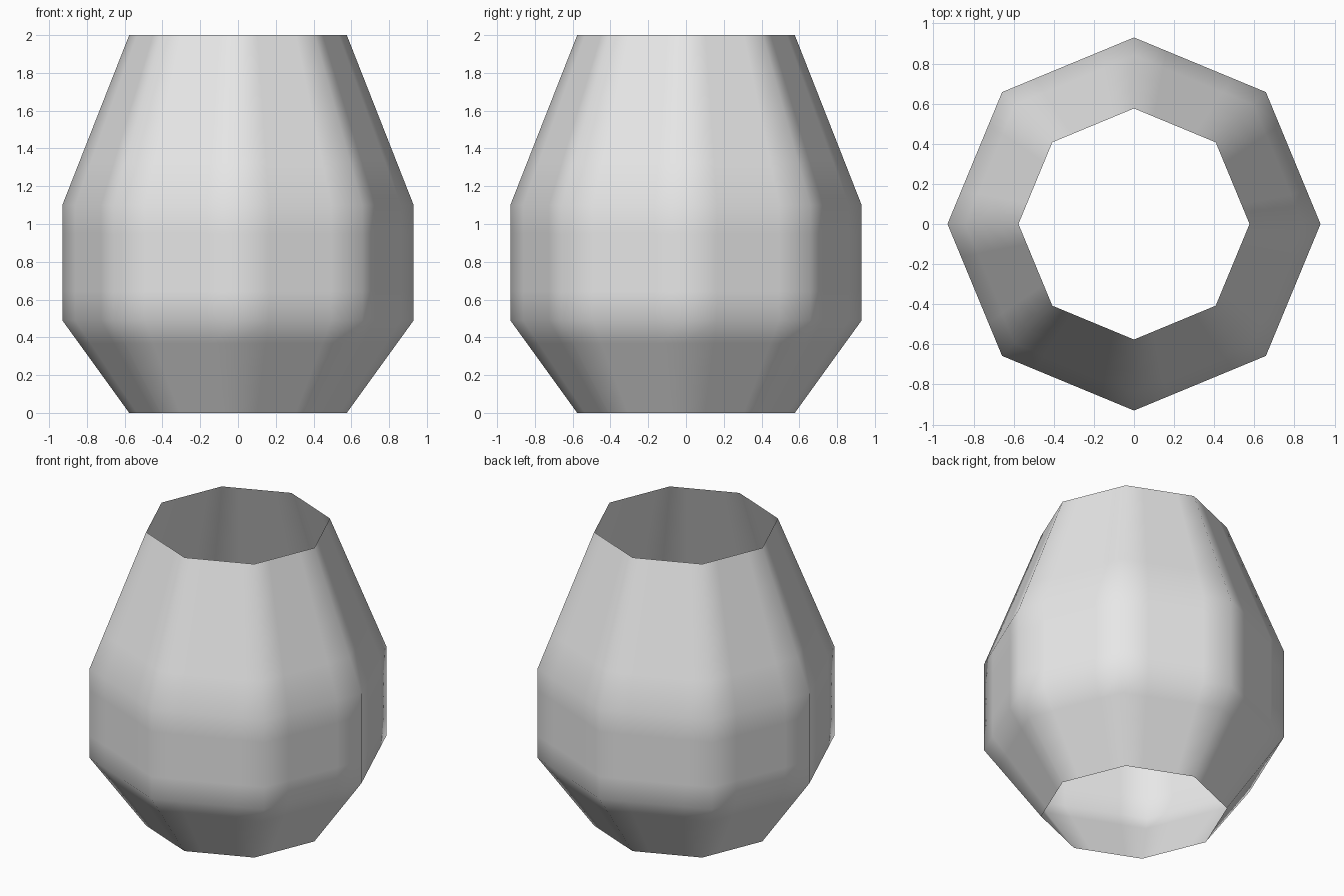
import bpy
import bmesh
from math import cos, sin, tau

cube = bpy.data.objects.get("Cube")
if cube:
    bpy.data.objects.remove(cube, do_unlink=True)

SIDES = 8
# (radius, height) from the open foot to the open rim
PROFILE = [(0.576, 0.0), (0.93, 0.49), (0.93, 1.10), (0.576, 2.0)]

# Plain grey material
grey = bpy.data.materials.new("light grey")
grey.use_nodes = True
colour = (0.8, 0.8, 0.8, 1.0)
grey.diffuse_color = colour
grey.node_tree.nodes["Principled BSDF"].inputs["Base Color"].default_value = colour

# Eight-sided shell, open at both ends
bm = bmesh.new()
rings = [[bm.verts.new((r * cos(tau * i / SIDES), r * sin(tau * i / SIDES), z))
          for i in range(SIDES)] for r, z in PROFILE]
for low, high in zip(rings, rings[1:]):
    for i in range(SIDES):
        j = (i + 1) % SIDES
        face = bm.faces.new((low[i], low[j], high[j], high[i]))
        face.smooth = True

mesh = bpy.data.meshes.new("vase_shell")
bm.to_mesh(mesh)
bm.free()
mesh.materials.append(grey)
shell = bpy.data.objects.new("vase_shell", mesh)
bpy.context.collection.objects.link(shell)

# Simple subdivision keeps the facets flat with softly shaded edges
soft = shell.modifiers.new("soft_edges", 'SUBSURF')
soft.subdivision_type = 'SIMPLE'
soft.levels = soft.render_levels = 2
